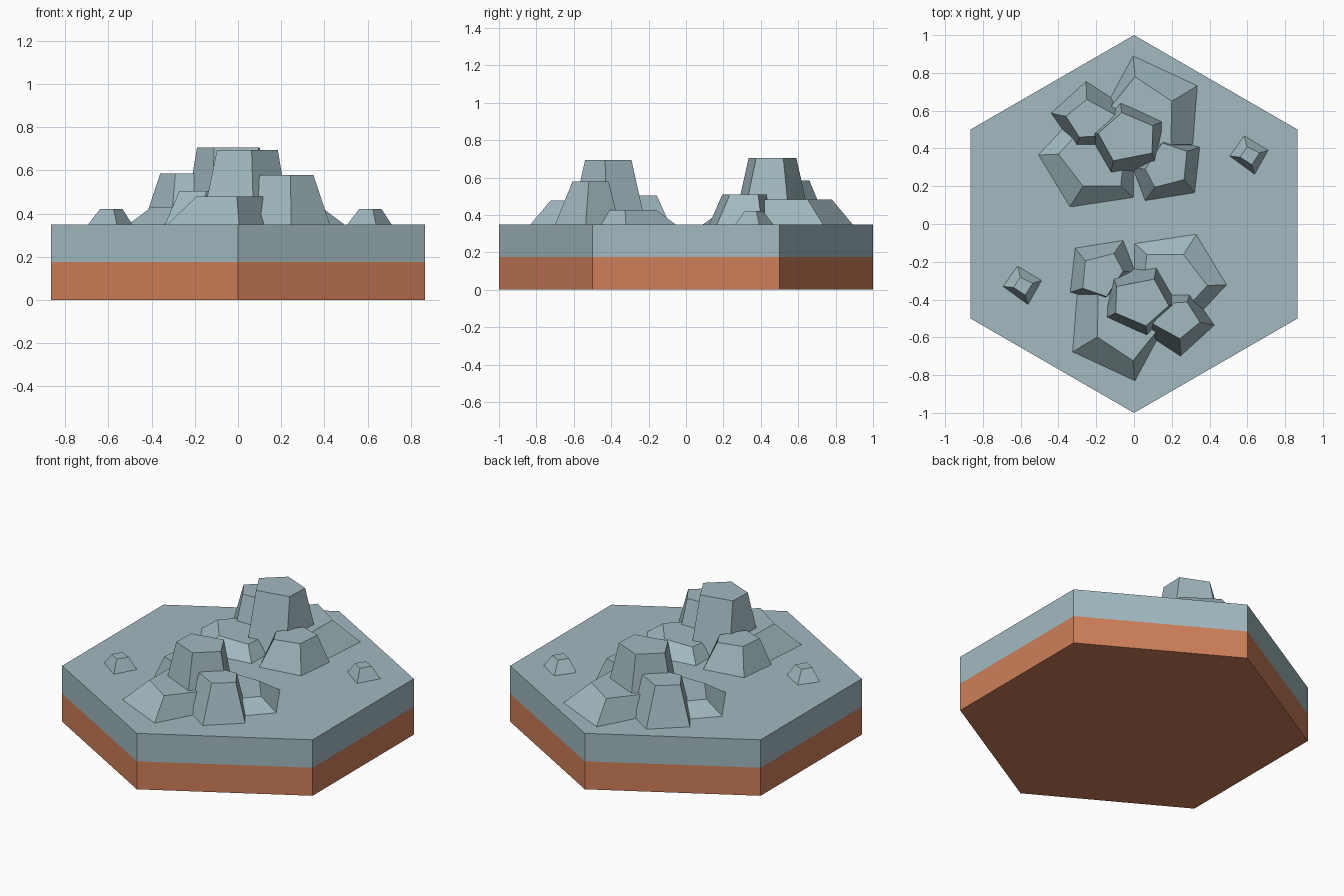
import bpy, bmesh, math

if "Cube" in bpy.data.objects:
    bpy.data.objects.remove(bpy.data.objects["Cube"])

def material(name, rgb):
    m = bpy.data.materials.new(name)
    m.diffuse_color = (*rgb, 1)
    m.use_nodes = True
    m.node_tree.nodes["Principled BSDF"].inputs["Base Color"].default_value = m.diffuse_color
    return m

STONE = material("stone", (0.36, 0.49, 0.53))
EARTH = material("earth", (0.62, 0.21, 0.10))
GROUND = 0.35

def frustum(name, base, top, z0, z1, mat):
    """Solid between two matching outlines."""
    bm = bmesh.new()
    lo = [bm.verts.new((x, y, z0)) for x, y in base]
    hi = [bm.verts.new((x, y, z1)) for x, y in top]
    n = len(lo)
    bm.faces.new(lo)
    bm.faces.new(hi)
    for i in range(n):
        j = (i + 1) % n
        bm.faces.new((lo[i], lo[j], hi[j], hi[i]))
    bmesh.ops.recalc_face_normals(bm, faces=bm.faces)
    me = bpy.data.meshes.new(name)
    bm.to_mesh(me)
    bm.free()
    me.materials.append(mat)
    ob = bpy.data.objects.new(name, me)
    bpy.context.collection.objects.link(ob)
    return ob

# Hexagonal tile: earth layer below, stone layer above
hexagon = [(math.sin(i * math.pi / 3), math.cos(i * math.pi / 3)) for i in range(6)]
frustum("earth_layer", hexagon, hexagon, 0, 0.175, EARTH)
frustum("stone_layer", hexagon, hexagon, 0.175, GROUND, STONE)

# Rock cluster: name, height above ground, base outline, top outline
cluster = [
    ("peak_rock", 0.355,
     [(-.075, .67), (.175, .555), (.12, .30), (-.125, .255), (-.25, .47)],
     [(-.065, .59), (.10, .52), (.095, .375), (-.11, .335), (-.19, .48)]),
    ("broad_rock", 0.132,
     [(-.005, .895), (.34, .735), (.315, .42), (0, .33), (-.19, .55)],
     [(.005, .78), (.20, .65), (.195, .42), (0, .40), (-.14, .60)]),
    ("low_rock", 0.08,
     [(-.513, .365), (-.344, .085), (0, .137), (0, .42), (-.33, .56)],
     [(-.40, .37), (-.27, .20), (-.07, .20), (-.05, .40), (-.28, .50)]),
    ("tall_side_rock", 0.235,
     [(-.44, .587), (-.254, .757), (-.06, .63), (-.09, .40), (-.31, .40)],
     [(-.36, .57), (-.25, .66), (-.105, .58), (-.13, .47), (-.29, .46)]),
    ("short_side_rock", 0.16,
     [(.35, .407), (.323, .164), (.058, .122), (-.01, .30), (.19, .45)],
     [(.28, .385), (.265, .235), (.11, .195), (.06, .29), (.15, .43)]),
]

# Back cluster, and the front one turned half way round and slightly smaller
for side, s, dy in (("back", 1, 0), ("front", -0.97, 0.033)):
    for name, h, base, top in cluster:
        place = lambda pts: [(x * s, y * s + dy) for x, y in pts]
        frustum(f"{side}_{name}", place(base), place(top),
                GROUND - 0.005, GROUND + h * abs(s), STONE)

# Two matching pebbles
pebble_base = [(.582, .471), (.714, .392), (.64, .26), (.503, .36)]
pebble_top = [(.598, .409), (.664, .376), (.624, .314), (.562, .354)]
for side, dx, dy in (("right", 0, 0), ("left", -1.2, -0.69)):
    move = lambda pts: [(x + dx, y + dy) for x, y in pts]
    frustum(side + "_pebble", move(pebble_base), move(pebble_top),
            GROUND - 0.005, GROUND + 0.072, STONE)
